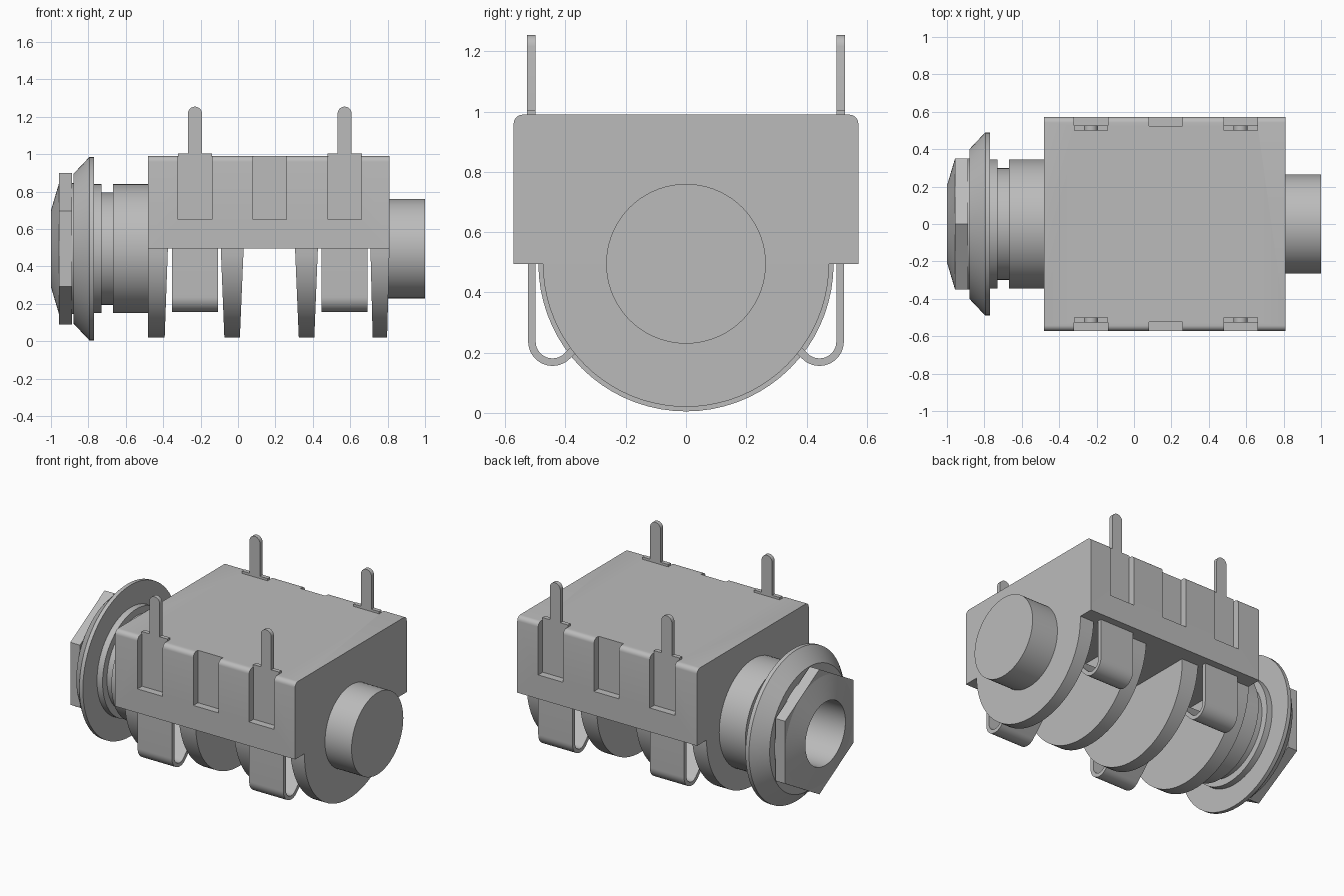
import bpy, bmesh, math
from mathutils import Matrix

if "Cube" in bpy.data.objects:
    bpy.data.objects.remove(bpy.data.objects["Cube"], do_unlink=True)

AXIS_Z = 0.495          # height of the barrel axis
GREY = (0.5, 0.5, 0.5, 1)
grey = bpy.data.materials.new("plain grey")
grey.use_nodes = True
grey.diffuse_color = GREY
grey.node_tree.nodes["Principled BSDF"].inputs["Base Color"].default_value = GREY


def finish(name, bm, smooth=True):
    """Turn a bmesh into a named, coloured object."""
    bmesh.ops.recalc_face_normals(bm, faces=bm.faces)
    mesh = bpy.data.meshes.new(name)
    bm.to_mesh(mesh)
    bm.free()
    mesh.materials.append(grey)
    obj = bpy.data.objects.new(name, mesh)
    bpy.context.collection.objects.link(obj)
    if smooth:
        shade(obj)
    return obj


def shade(obj):
    bpy.ops.object.select_all(action='DESELECT')
    obj.select_set(True)
    bpy.context.view_layer.objects.active = obj
    bpy.ops.object.shade_smooth_by_angle(angle=math.radians(30))


def prism(name, points, place, lo, hi):
    """Extrude a 2D outline from lo to hi; place maps (u, v, depth) to x, y, z."""
    bm = bmesh.new()
    ends = [[bm.verts.new(place(u, v, d)) for u, v in points] for d in (lo, hi)]
    n = len(points)
    for ring in ends:
        bm.faces.new(ring)
    for i in range(n):
        j = (i + 1) % n
        bm.faces.new((ends[0][i], ends[0][j], ends[1][j], ends[1][i]))
    return finish(name, bm)


def lathe(name, profile, closed, steps=72):
    """Spin (x, radius) points around the barrel axis."""
    bm = bmesh.new()
    verts = [bm.verts.new((x, 0, r)) for x, r in profile]
    pairs = list(zip(verts, verts[1:])) + ([(verts[-1], verts[0])] if closed else [])
    edges = [bm.edges.new(p) for p in pairs]
    bmesh.ops.spin(bm, geom=verts + edges, cent=(0, 0, 0), axis=(1, 0, 0),
                   angle=math.tau, steps=steps)
    bmesh.ops.remove_doubles(bm, verts=bm.verts, dist=1e-5)
    bmesh.ops.translate(bm, verts=bm.verts, vec=(0, 0, AXIS_Z))
    return finish(name, bm)


def arc(cu, cv, r, a0, a1, n):
    return [(cu + r * math.cos(math.radians(a0 + (a1 - a0) * i / n)),
             cv + r * math.sin(math.radians(a0 + (a1 - a0) * i / n)))
            for i in range(n + 1)]


def along_x(u, v, d):
    return (d, u, v)


# Housing block with rounded long top edges
outline = ([(-0.572, 0.495), (0.572, 0.495)] + arc(0.542, 0.96, 0.03, 0, 90, 6)
           + arc(-0.542, 0.96, 0.03, 90, 180, 6))
housing = prism("housing", outline, along_x, -0.48, 0.81)

# Three shallow side recesses on each side
bm = bmesh.new()
for x in (-0.23, 0.17, 0.57):
    for side in (-1, 1):
        bmesh.ops.create_cube(bm, size=1, matrix=Matrix.Translation((x, side * 0.575, 0.875))
                              @ Matrix.Diagonal((0.18, 0.10, 0.45, 1)))
cutter = finish("recess_cutter", bm, False)
cutter.hide_render = True
cut = housing.modifiers.new("recesses", 'BOOLEAN')
cut.object = cutter
cut.operation = 'DIFFERENCE'
cut.solver = 'EXACT'
bpy.ops.object.select_all(action='DESELECT')
housing.select_set(True)
bpy.context.view_layer.objects.active = housing
bpy.ops.object.modifier_apply(modifier=cut.name)
bpy.data.objects.remove(cutter, do_unlink=True)
shade(housing)

# Tapered half-disc ribs: x range at the housing, x range at the bottom
ribs = [(-0.48, -0.375, -0.48, -0.392), (-0.092, 0.03, -0.073, 0.01),
        (0.305, 0.427, 0.325, 0.408), (0.708, 0.81, 0.72, 0.797)]
half = arc(0, AXIS_Z, 0.475, 180, 360, 40)
for i, (t0, t1, b0, b1) in enumerate(ribs):
    def taper(u, v, d):
        f = (AXIS_Z - v) / 0.475
        top, low = (t0, b0) if d == 0 else (t1, b1)
        return (top + (low - top) * f, u, v)
    prism(f"rib_{i + 1}", half, taper, 0, 1)

# Hollow sleeve with a flared flange and conical tip
lathe("sleeve", [(-1.0, 0.205), (-0.957, 0.35), (-0.88, 0.35), (-0.88, 0.40),
                 (-0.795, 0.49), (-0.77, 0.49), (-0.77, 0.345), (-0.73, 0.345),
                 (-0.73, 0.30), (-0.667, 0.30), (-0.667, 0.345), (-0.48, 0.345),
                 (-0.48, 0.0), (-0.49, 0.0), (-0.49, 0.205)], True)

# Hexagonal nut ring
bm = bmesh.new()
rings = []
for x, r in ((-0.957, 0.34), (-0.957, 0.405), (-0.888, 0.405), (-0.888, 0.34)):
    rings.append([bm.verts.new((x, r * math.sin(a * math.pi / 3),
                                AXIS_Z + r * math.cos(a * math.pi / 3))) for a in range(6)])
for k in range(4):
    a, b = rings[k], rings[(k + 1) % 4]
    for i in range(6):
        j = (i + 1) % 6
        bm.faces.new((a[i], a[j], b[j], b[i]))
finish("hex_nut", bm, False)

# Round boss at the rear end
lathe("end_boss", [(0.80, 0.0), (0.80, 0.265), (1.0, 0.265), (1.0, 0.0)], False)

# Terminals: shouldered pin above, curled spring contact below
for x in (-0.23, 0.57):
    for side, label in ((-1, "front"), (1, "back")):
        where = f"{label}_{'left' if x > 0 else 'right'}"
        pin = ([(x - 0.092, 0.655), (x + 0.092, 0.655), (x + 0.092, 1.005), (x + 0.0375, 1.005)]
               + arc(x, 1.217, 0.0375, 0, 180, 12)
               + [(x - 0.0375, 1.005), (x - 0.092, 1.005)])
        prism(f"pin_{where}", pin, lambda u, v, d: (u, d, v), side * 0.50, side * 0.527)

        tip = 0.27      # length of the straight contact end
        k = tip * math.sqrt(0.5)
        outer = arc(0.443, 0.237, 0.081, 360, 225, 18)
        inner = arc(0.443, 0.237, 0.056, 225, 360, 18)
        strip = ([(0.524, 0.50)] + outer + [(outer[-1][0] - k, outer[-1][1] + k),
                 (inner[0][0] - k, inner[0][1] + k)] + inner + [(0.499, 0.50)])
        prism(f"spring_{where}", strip, lambda u, v, d: (d, side * u, v), x - 0.123, x + 0.123)
